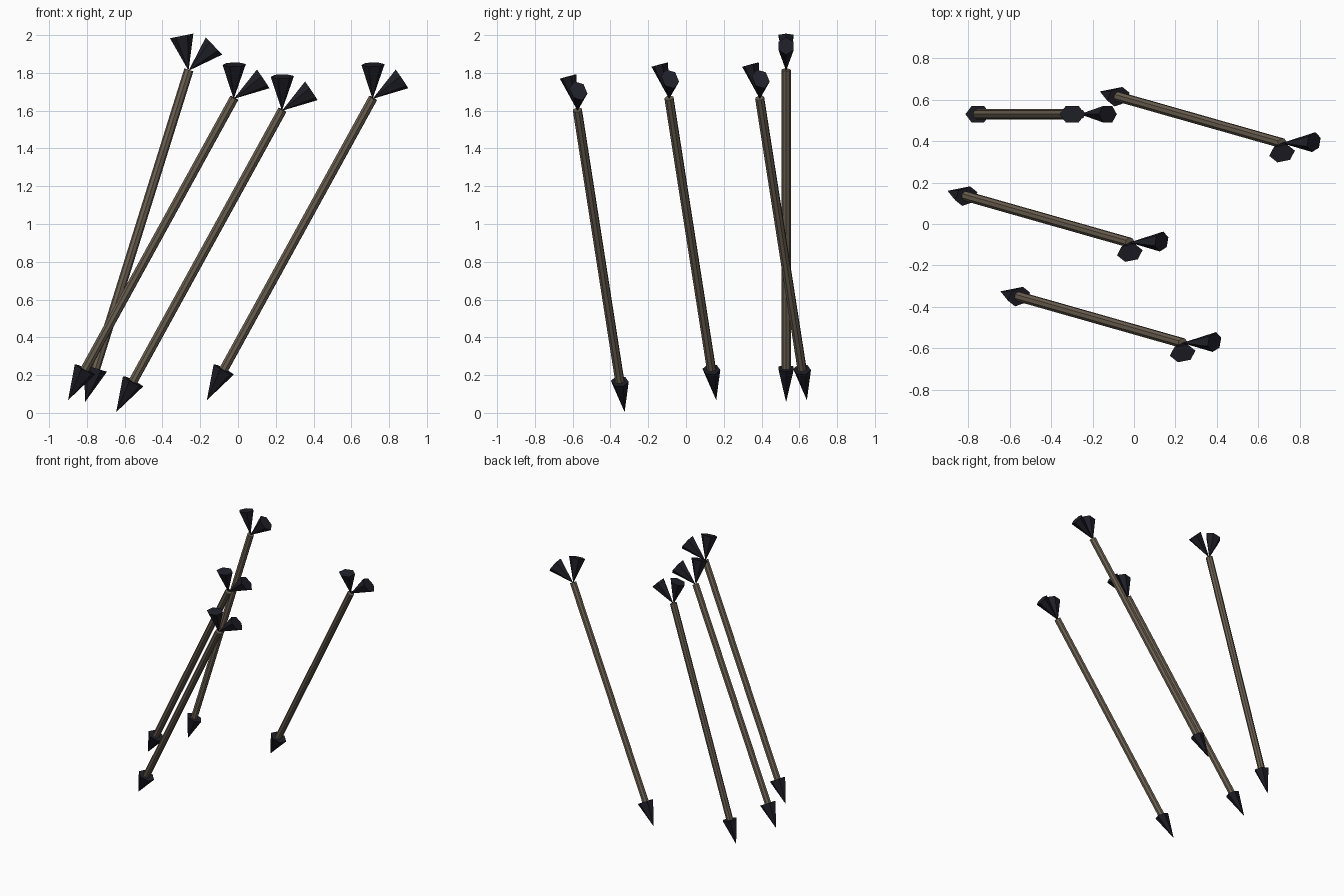
import bpy, bmesh, math
from mathutils import Vector, Matrix

if "Cube" in bpy.data.objects:
    bpy.data.objects.remove(bpy.data.objects["Cube"])


def material(name, rgb):
    m = bpy.data.materials.new(name)
    m.diffuse_color = (*rgb, 1)
    m.use_nodes = True
    m.node_tree.nodes["Principled BSDF"].inputs["Base Color"].default_value = m.diffuse_color
    return m


WOOD = material("weathered wood", (0.150, 0.118, 0.085))
DARK = material("dark iron", (0.013, 0.013, 0.020))

LENGTH = 1.843       # tip to nock
CONE = 0.188         # length of head and feather cones
SPREAD = math.radians(28.5)


def cone(name, sides, r1, r2, depth, matrix, mat):
    """Cone along local z starting at z = 0, with a vertex on local x."""
    bm = bmesh.new()
    bmesh.ops.create_cone(bm, cap_ends=True, segments=sides, radius1=r1, radius2=r2,
                          depth=depth, matrix=Matrix.Translation((0, 0, depth / 2))
                          @ Matrix.Rotation(math.pi / 2, 4, 'Z'))
    bmesh.ops.remove_doubles(bm, verts=bm.verts, dist=1e-5)
    bm.transform(matrix)
    bmesh.ops.recalc_face_normals(bm, faces=bm.faces)
    me = bpy.data.meshes.new(name)
    bm.to_mesh(me)
    bm.free()
    me.materials.append(mat)
    bpy.context.collection.objects.link(bpy.data.objects.new(name, me))


def arrow(tip, axis, side):
    # Frame: z along the shaft, x in the plane of the two feathers
    a = Vector(axis).normalized()
    y = a.cross(Vector(side)).normalized()
    x = y.cross(a)
    frame = Matrix.Translation(tip) @ Matrix((x, y, a)).transposed().to_4x4()
    flat = Matrix.Diagonal((1, 0.73, 1, 1))

    # Shaft
    cone("shaft", 8, 0.025, 0.025, LENGTH - CONE + 0.01,
         frame @ Matrix.Translation((0, 0, CONE - 0.01)), WOOD)
    # Head, point down
    cone("arrow_head", 6, 0, 0.063, CONE, frame @ flat, DARK)
    # Two feathers fanning out of the nock
    for s in (-1, 1):
        cone("feather", 6, 0, 0.063, CONE,
             frame @ Matrix.Translation((0, 0, LENGTH - 0.005))
             @ Matrix.Rotation(s * SPREAD, 4, 'Y') @ flat, DARK)


# One arrow leaning sideways only
arrow((-0.81, 0.53, 0.057), (0.55, 0, 1.76), (1, 0, 0))
# Three parallel arrows
for tip in ((-0.90, 0.16, 0.067), (-0.645, -0.325, 0.004), (-0.165, 0.64, 0.067)):
    arrow(tip, (0.88, -0.25, 1.60), (0.854, 0.302, -0.423))
